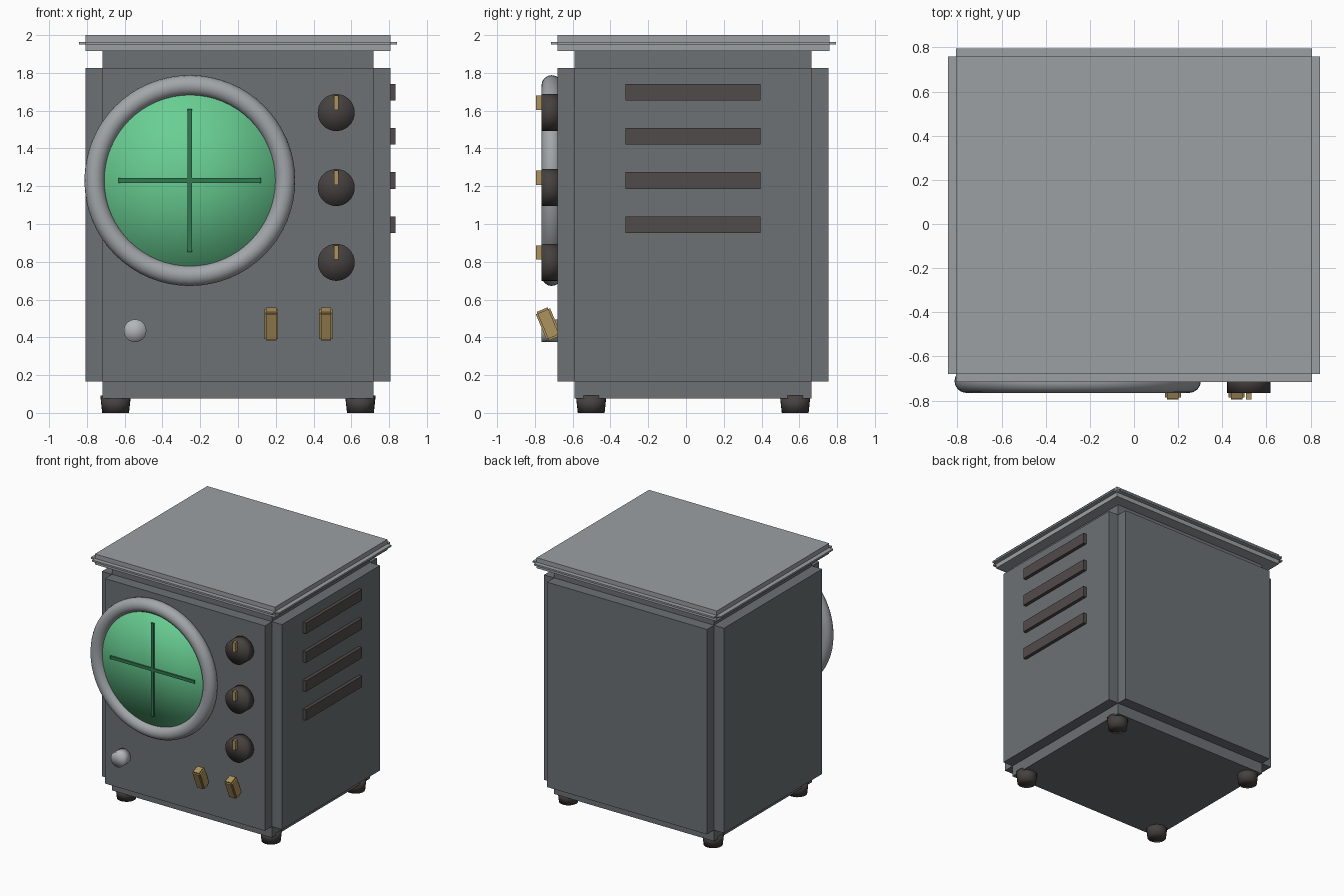
import bpy, bmesh
from math import radians, pi
from mathutils import Matrix, Vector

cube = bpy.data.objects.get("Cube")
if cube:
    bpy.data.objects.remove(cube, do_unlink=True)


def material(name, rgb, rough=0.6):
    m = bpy.data.materials.new(name)
    m.use_nodes = True
    m.diffuse_color = (*rgb, 1)
    bsdf = m.node_tree.nodes["Principled BSDF"]
    bsdf.inputs["Base Color"].default_value = (*rgb, 1)
    bsdf.inputs["Roughness"].default_value = rough
    return m


CASE = material("slate grey", (0.15, 0.165, 0.175))
LID = material("pale grey", (0.33, 0.35, 0.36))
STEEL = material("steel grey", (0.36, 0.38, 0.40))
LAMP = material("frosted lamp", (0.45, 0.47, 0.49))
DARK = material("dark rubber", (0.06, 0.053, 0.05))
VENT = material("vent brown", (0.083, 0.07, 0.07))
GREEN = material("phosphor green", (0.14, 0.62, 0.29))
TRACE = material("dark green", (0.03, 0.19, 0.08))
BRASS = material("brass", (0.42, 0.29, 0.11))


def finish(name, bm, mat, smooth=False):
    mesh = bpy.data.meshes.new(name)
    bm.to_mesh(mesh)
    bm.free()
    for p in mesh.polygons:
        p.use_smooth = smooth
    mesh.materials.append(mat)
    ob = bpy.data.objects.new(name, mesh)
    bpy.context.collection.objects.link(ob)
    return ob


def add_box(bm, centre, size):
    bmesh.ops.create_cube(bm, size=1, matrix=Matrix.Translation(centre) @ Matrix.Diagonal((*size, 1)))


def box(name, centre, size, mat):
    bm = bmesh.new()
    add_box(bm, centre, size)
    return finish(name, bm, mat)


def notched_box(name, centre, size, notch, mat, tilt=0):
    """Box with stepped edges: one crossing block per axis."""
    bm = bmesh.new()
    for axis in range(3):
        block = Vector(size) - Vector((2 * notch,) * 3)
        block[axis] = size[axis]
        add_box(bm, (0, 0, 0), block)
    ob = finish(name, bm, mat)
    ob.location = centre
    ob.rotation_euler.x = tilt
    return ob


def drum(name, centre, r_back, r_front, depth, mat, facing_front=True, sides=32):
    """Soft-shaded drum with fan caps."""
    bm = bmesh.new()
    rot = Matrix.Rotation(pi / 2, 4, "X") if facing_front else Matrix()
    bmesh.ops.create_cone(bm, cap_ends=True, cap_tris=False, segments=sides,
                          radius1=r_back, radius2=r_front, depth=depth,
                          matrix=Matrix.Translation(centre) @ rot)
    bmesh.ops.poke(bm, faces=[f for f in bm.faces if len(f.verts) > 4])
    return finish(name, bm, mat, smooth=True)


# Cabinet and lid
notched_box("cabinet", (0, 0.038, 0.995), (1.614, 1.435, 1.84), 0.09, CASE)
notched_box("lid", (0, 0.04, 1.9575), (1.686, 1.51, 0.085), 0.036, LID)

# Feet
for side, x in (("right", -0.648), ("left", 0.648)):
    for end, y in (("front", -0.502), ("back", 0.578)):
        drum(f"{end}_{side}_foot", (x, y, 0.046), 0.071, 0.081, 0.092, DARK, False, 24)

# Round screen, bezel ring and crosshair
SX, SZ = -0.255, 1.23
drum("screen", (SX, -0.70, SZ), 0.49, 0.49, 0.05, GREEN, sides=64)
bpy.ops.mesh.primitive_torus_add(location=(SX, -0.711, SZ), rotation=(pi / 2, 0, 0),
                                 major_radius=0.504, minor_radius=0.054,
                                 major_segments=64, minor_segments=16)
ring = bpy.context.object
ring.name = "screen_ring"
ring.data.materials.append(STEEL)
for p in ring.data.polygons:
    p.use_smooth = True
box("crosshair_horizontal", (SX, -0.728, SZ), (0.755, 0.012, 0.025), TRACE)
box("crosshair_vertical", (SX, -0.728, SZ), (0.025, 0.012, 0.755), TRACE)

# Knobs with pointers
for i, z in enumerate((1.59, 1.193, 0.797)):
    drum(f"knob_{i + 1}", (0.52, -0.7175, z), 0.098, 0.098, 0.095, DARK)
    box(f"knob_pointer_{i + 1}", (0.52, -0.772, z + 0.052), (0.025, 0.046, 0.076), BRASS)

# Tilted toggle switches
for i, x in enumerate((0.176, 0.465)):
    notched_box(f"switch_{i + 1}", (x, -0.729, 0.471), (0.073, 0.082, 0.165), 0.01, BRASS, radians(23))

# Indicator lamp
drum("lamp", (-0.545, -0.7175, 0.435), 0.06, 0.06, 0.095, LAMP)

# Cooling slats on the left side
for i in range(4):
    box(f"vent_slat_{i + 1}", (0.81, 0.037, 1.698 - i * 0.234), (0.05, 0.715, 0.088), VENT)
